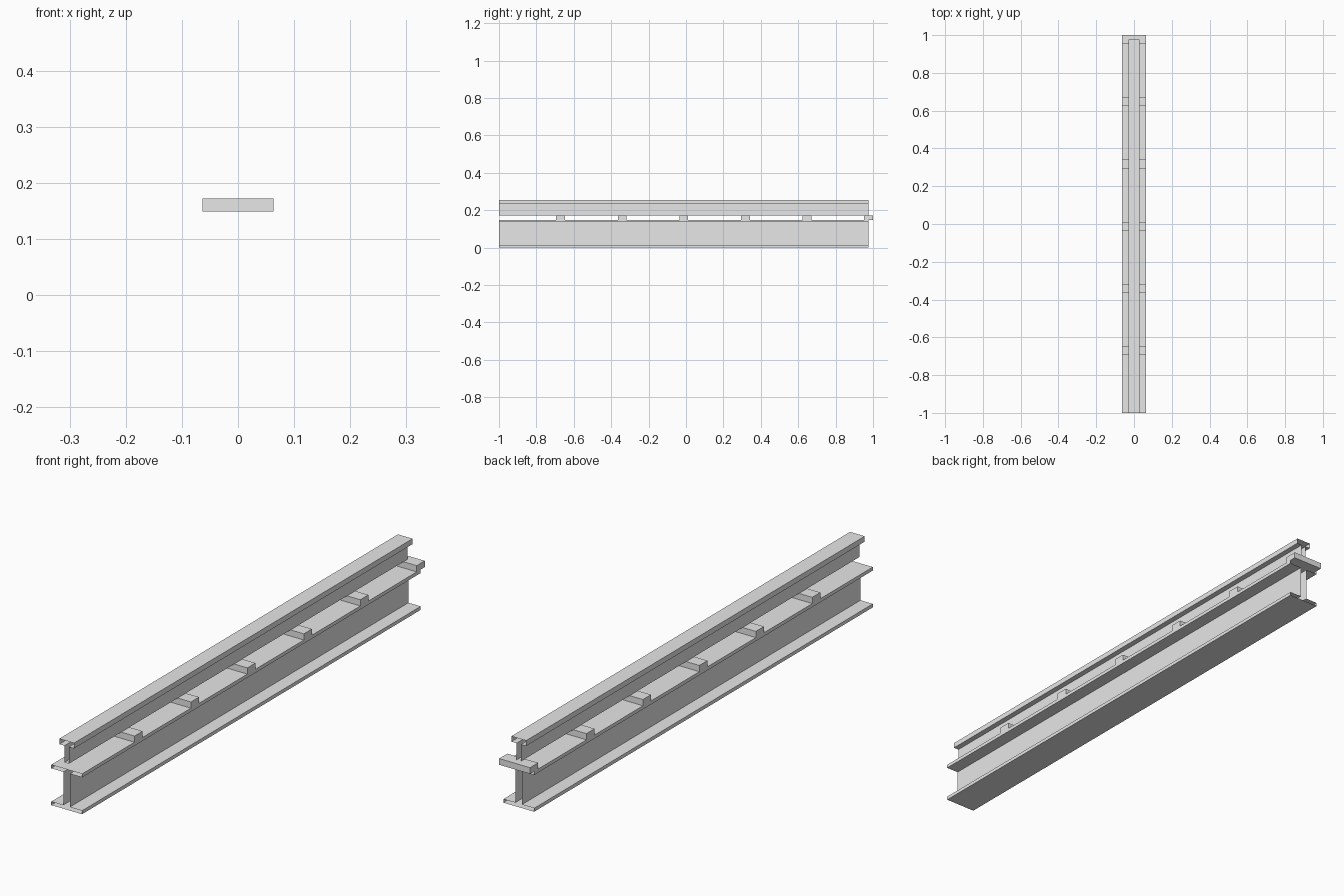
import bpy
import bmesh

cube = bpy.data.objects.get("Cube")
if cube:
    bpy.data.objects.remove(cube)

steel = bpy.data.materials.new("grey steel")
steel.use_nodes = True
GREY = (0.8, 0.8, 0.8, 1)
steel.diffuse_color = GREY
steel.node_tree.nodes["Principled BSDF"].inputs["Base Color"].default_value = GREY

FRONT, BEAM_BACK = -1.0, 0.976
HALF_WIDTH = 0.063
BEAM_TOP, TIE_TOP, RAIL_TOP = 0.149, 0.172, 0.254


def finish(name, bm):
    mesh = bpy.data.meshes.new(name)
    bm.to_mesh(mesh)
    bm.free()
    mesh.materials.append(steel)
    obj = bpy.data.objects.new(name, mesh)
    bpy.context.collection.objects.link(obj)
    return obj


def open_extrusion(name, half):
    """Mirror a half profile (x, z), bottom to top, and sweep it along y without end caps."""
    loop = half + [(-x, z) for x, z in reversed(half)]
    bm = bmesh.new()
    near = [bm.verts.new((x, FRONT, z)) for x, z in loop]
    far = [bm.verts.new((x, BEAM_BACK, z)) for x, z in loop]
    for i in range(len(loop)):
        j = (i + 1) % len(loop)
        bm.faces.new((near[i], far[i], far[j], near[j]))
    return finish(name, bm)


def box(name, low, high):
    bm = bmesh.new()
    bmesh.ops.create_cube(bm, size=1)
    for v in bm.verts:
        v.co = [(a + b) / 2 + c * (b - a) for a, b, c in zip(low, high, v.co)]
    return finish(name, bm)


# Wide I-shaped girder
web, flange = 0.013, 0.013
open_extrusion("lower_girder", [
    (HALF_WIDTH, 0), (HALF_WIDTH, flange), (web, flange),
    (web, BEAM_TOP - flange), (HALF_WIDTH, BEAM_TOP - flange), (HALF_WIDTH, BEAM_TOP)])

# T-shaped rail above it
rail_web, head, head_bottom = 0.009, 0.03, 0.234
open_extrusion("upper_rail", [
    (rail_web, TIE_TOP), (rail_web, head_bottom), (head, head_bottom), (head, RAIL_TOP)])

# Spacer ties between girder and rail, the last one overhanging the back end
TIE_DEPTH, SPACING = 0.047, 0.3294
for i in range(6):
    back = 1 - i * SPACING
    box(f"spacer_tie_{i + 1}", (-HALF_WIDTH, back - TIE_DEPTH, BEAM_TOP),
        (HALF_WIDTH, back, TIE_TOP))
